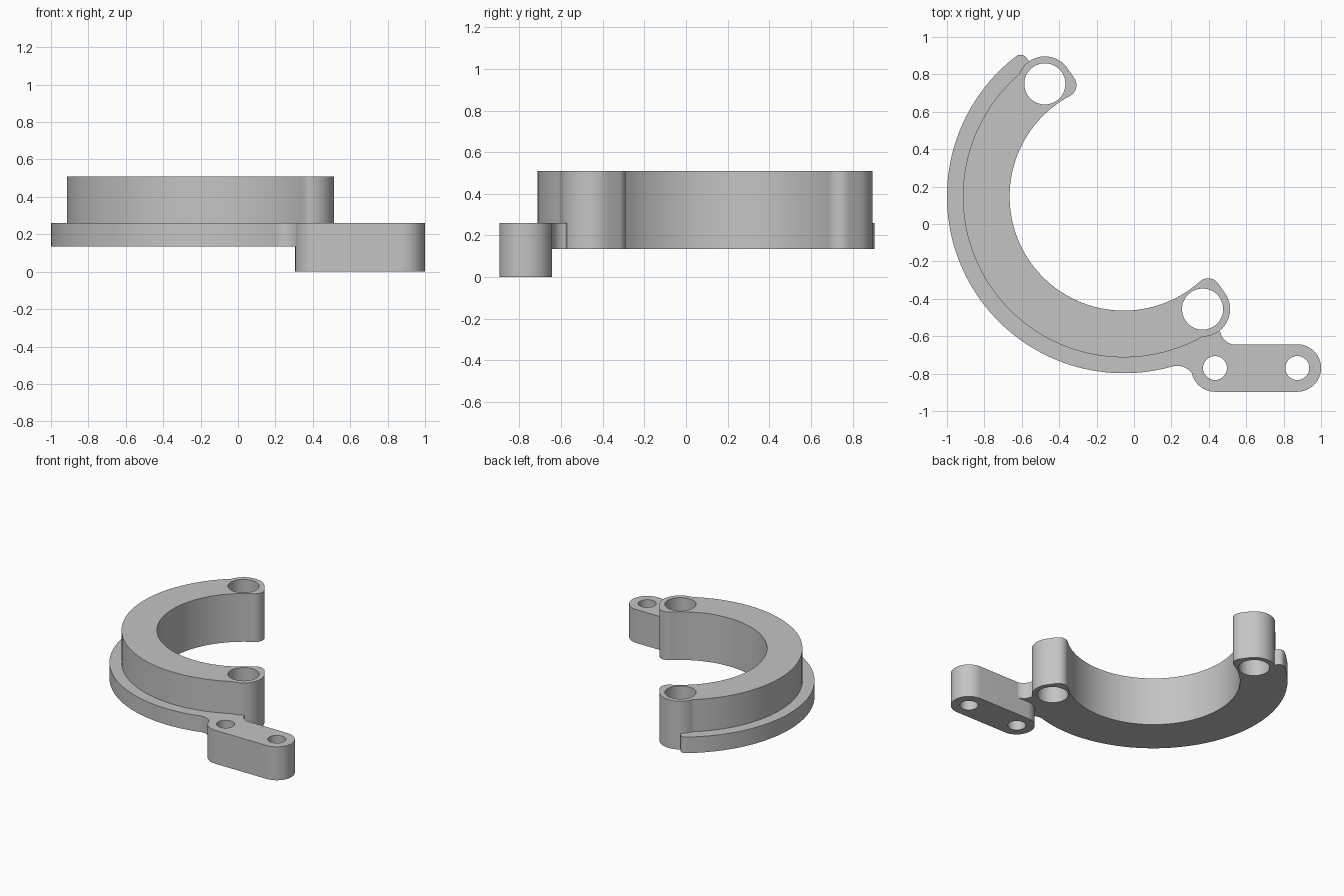
import bpy, bmesh, math
from mathutils import Vector, Matrix

if "Cube" in bpy.data.objects:
    bpy.data.objects.remove(bpy.data.objects["Cube"])

CX, CY = -0.055, 0.147           # ring centre
TURN = 35                        # ring's symmetry axis is turned by this
R_IN, R_BODY, R_FLANGE = 0.61, 0.86, 0.945
R_MID, R_BOSS, R_HOLE = 0.735, 0.147, 0.11

grey = bpy.data.materials.new("plain grey")
grey.diffuse_color = (0.55, 0.55, 0.55, 1)
grey.use_nodes = True
grey.node_tree.nodes["Principled BSDF"].inputs["Base Color"].default_value = grey.diffuse_color


def arc(cx, cy, r, a0, a1, step=4):
    n = max(2, math.ceil(abs(a1 - a0) / step))
    angles = [math.radians(a0 + (a1 - a0) * i / n) for i in range(n + 1)]
    return [(cx + r * math.cos(a), cy + r * math.sin(a)) for a in angles]


def place(points):
    """Ring frame to model frame."""
    m = Matrix.Rotation(math.radians(TURN), 2)
    return [tuple(m @ Vector(p) + Vector((CX, CY))) for p in points]


def plate(name, outline, holes, z0, z1):
    """Extrude an outline with round holes from z0 to z1."""
    bm = bmesh.new()
    loops = [outline] + [arc(x, y, r, 0, 360, 6)[:-1] for x, y, r in holes]
    edges = []
    for loop in loops:
        pts = [p for i, p in enumerate(loop) if math.dist(p, loop[i - 1]) > 1e-4]
        vs = [bm.verts.new((x, y, z0)) for x, y in pts]
        edges += [bm.edges.new((vs[i - 1], vs[i])) for i in range(len(vs))]
    bmesh.ops.triangle_fill(bm, edges=edges, use_beauty=True, normal=(0, 0, 1))
    ext = bmesh.ops.extrude_face_region(bm, geom=bm.faces[:], use_keep_orig=True)
    top = [g for g in ext["geom"] if isinstance(g, bmesh.types.BMVert)]
    bmesh.ops.translate(bm, verts=top, vec=(0, 0, z1 - z0))
    bmesh.ops.recalc_face_normals(bm, faces=bm.faces[:])
    me = bpy.data.meshes.new(name)
    bm.to_mesh(me)
    bm.free()
    me.materials.append(grey)
    ob = bpy.data.objects.new(name, me)
    bpy.context.collection.objects.link(ob)
    bpy.ops.object.select_all(action='DESELECT')
    ob.select_set(True)
    bpy.context.view_layer.objects.active = ob
    bpy.ops.object.shade_smooth_by_angle(angle=math.radians(30))


# Half ring body with a round boss at each end, mirrored across its axis
phi = math.degrees(math.acos((R_BODY**2 - R_MID**2 - R_BOSS**2) / (2 * R_MID * R_BOSS)))
dlt = math.degrees(math.acos((R_BODY**2 + R_MID**2 - R_BOSS**2) / (2 * R_MID * R_BODY)))
rc = 0.066                                   # rounded inner end corner
kx = R_BOSS - rc
ky = math.sqrt((R_IN + rc)**2 - kx**2)
lean = math.degrees(math.atan2(kx, ky))
half = (arc(0, 0, R_BODY, 180, 90 + dlt, 2)
        + arc(0, R_MID, R_BOSS, 90 + phi, 0)
        + arc(kx, ky, rc, 0, -90 - lean, 8)
        + arc(0, 0, R_IN, 90 - lean, 180, 2))
body = half + [(x, -y) for x, y in reversed(half)][1:-1]
bosses = [(*p, R_HOLE) for p in place([(0, R_MID), (0, -R_MID)])]
plate("ring_body", place(body), bosses, 0.135, 0.51)

# Outer flange, flowing through a filleted neck into the mounting tab
TX, TY, TR = 0.433, -0.77, 0.125
re = 0.04
ey = math.sqrt((R_FLANGE - re)**2 - re**2)
tilt = math.degrees(math.atan2(re, ey))
flange = (arc(CX, CY, R_BODY - 0.005, 305, 125, 2)
          + place(arc(-re, ey, re, 0, 90 + tilt, 8))
          + arc(CX, CY, R_FLANGE, 125 + tilt, 285.8, 2)
          + arc(0.229, -0.858, 0.1, 105.8, 23.3, 6)
          + arc(TX, TY, TR - 0.015, 203, 90, 6)
          + [(0.545, -0.66)]
          + arc(0.545, -0.56, 0.085, 270, 192, 6))
plate("flange", flange, [], 0.135, 0.26)

# Mounting tab with two screw holes
TX2 = 0.873
tab = arc(TX2, TY, TR + 0.002, -90, 90) + arc(TX, TY, TR + 0.002, 90, 270)
plate("mounting_tab", tab, [(TX, TY, 0.064), (TX2, TY, 0.064)], 0, 0.26)
